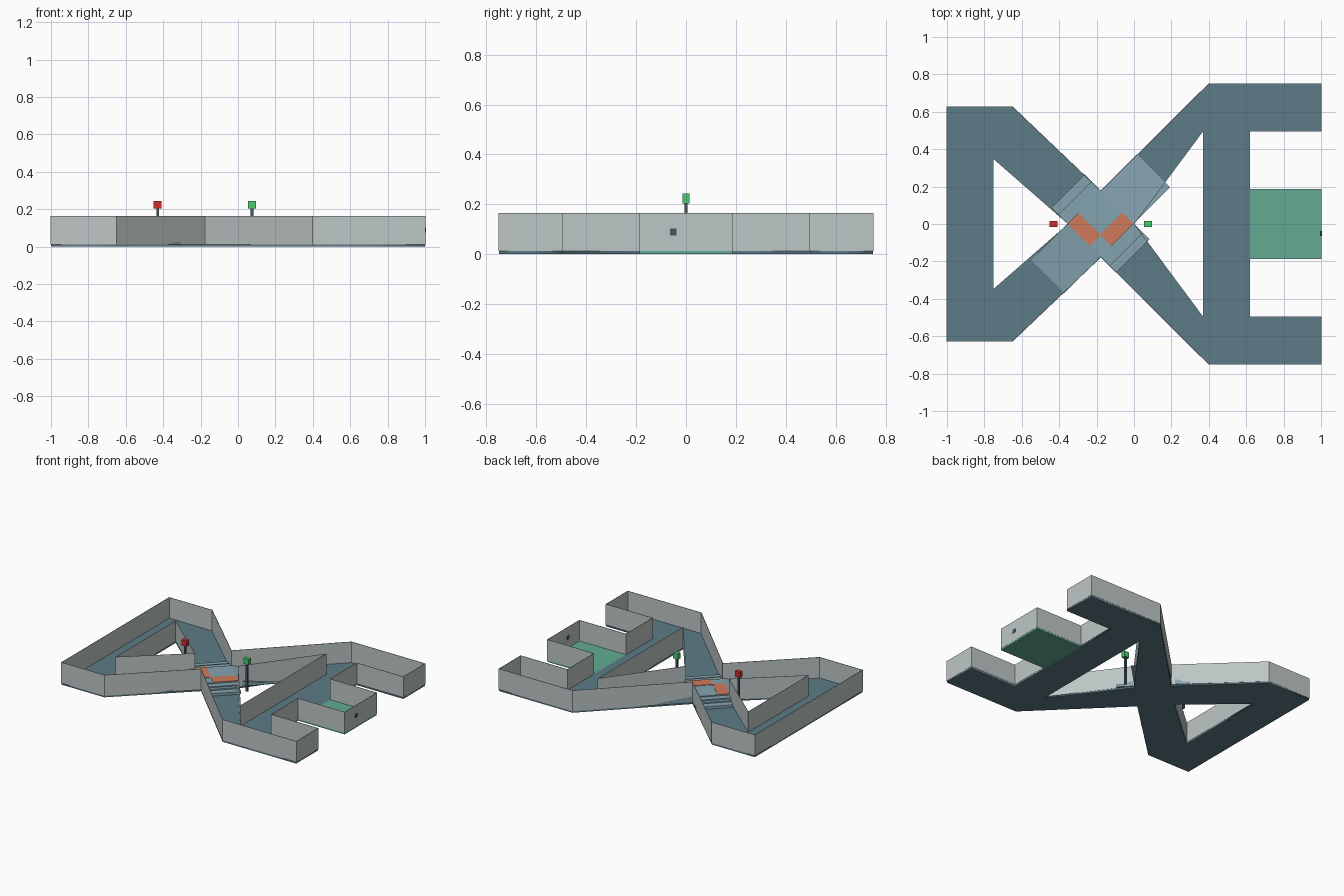
import bpy, bmesh, math
from mathutils import Matrix, Vector

if "Cube" in bpy.data.objects:
    bpy.data.objects.remove(bpy.data.objects["Cube"])


def lin(c):
    return c / 12.92 if c <= 0.04045 else ((c + 0.055) / 1.055) ** 2.4


def mat(name, r, g, b):
    m = bpy.data.materials.new(name)
    m.diffuse_color = (lin(r / 255), lin(g / 255), lin(b / 255), 1)
    m.use_nodes = True
    m.node_tree.nodes["Principled BSDF"].inputs["Base Color"].default_value = m.diffuse_color
    return m


FLOOR = mat("slate blue", 93, 123, 134)
RAMP = mat("pale blue", 132, 163, 176)
WALL = mat("light grey", 190, 199, 198)
BAY = mat("sea green", 98, 171, 147)
ORANGE = mat("orange", 208, 122, 92)
RED = mat("red", 205, 45, 45)
GREEN = mat("bright green", 72, 200, 112)
DARK = mat("dark grey", 68, 88, 98)

WALL_TOP, SLAB = 0.165, 0.012


def finish(bm, name, material):
    bmesh.ops.recalc_face_normals(bm, faces=bm.faces[:])
    me = bpy.data.meshes.new(name)
    bm.to_mesh(me)
    bm.free()
    me.materials.append(material)
    ob = bpy.data.objects.new(name, me)
    bpy.context.collection.objects.link(ob)
    return ob


def box(name, material, lo, hi, frame=Matrix.Identity(4)):
    bm = bmesh.new()
    lo, hi = Vector(lo), Vector(hi)
    bmesh.ops.create_cube(bm, size=1, matrix=frame @ Matrix.Translation((lo + hi) / 2)
                          @ Matrix.Diagonal((*(hi - lo), 1)))
    return finish(bm, name, material)


def slab(name, loops, material):
    # Flat filled outline with holes
    cu = bpy.data.curves.new(name, 'CURVE')
    cu.dimensions, cu.fill_mode, cu.extrude = '2D', 'BOTH', SLAB / 2
    for pts in loops:
        sp = cu.splines.new('POLY')
        sp.points.add(len(pts) - 1)
        for p, (x, y) in zip(sp.points, pts):
            p.co = (x, y, 0, 1)
        sp.use_cyclic_u = True
    ob = bpy.data.objects.new(name, cu)
    bpy.context.collection.objects.link(ob)
    ob.location.z = SLAB / 2
    bpy.ops.object.select_all(action='DESELECT')
    ob.select_set(True)
    bpy.context.view_layer.objects.active = ob
    bpy.ops.object.convert(target='MESH')
    ob = bpy.context.object
    ob.name = name
    ob.data.materials.clear()
    ob.data.materials.append(material)


def wall(name, pts):
    # Thin upright sheet following a closed outline
    bm = bmesh.new()
    low = [bm.verts.new((x, y, SLAB)) for x, y in pts]
    top = [bm.verts.new((x, y, WALL_TOP)) for x, y in pts]
    for i in range(len(pts)):
        j = (i + 1) % len(pts)
        bm.faces.new((low[i], low[j], top[j], top[i]))
    ob = finish(bm, name, WALL)
    mod = ob.modifiers.new("thickness", 'SOLIDIFY')
    mod.thickness, mod.offset = 0.004, 0


def mirrored(half):
    return half + [(x, -y) for x, y in reversed(half) if y]


# Outlines: one half each, mirrored across the long axis
end = [(-1, 0.627), (-0.65, 0.627), (-0.177, 0.177), (0.4, 0.75), (1, 0.75), (1, 0.497), (0.62, 0.497)]
floor_outline = mirrored(end)
wall_outline = mirrored(end + [(0.62, 0.187), (1, 0.187)])
left_hole = mirrored([(-0.753, 0.35), (-0.352, 0)])
right_hole = mirrored([(0.37, 0.497), (0, 0)])
left_hole = [(-0.753, 0.35), (-0.352, 0), (-0.753, -0.35)]
right_hole = [(0.37, 0.497), (0, 0), (0.37, -0.497)]

slab("corridor_floor", [floor_outline, left_hole, right_hole], FLOOR)
box("bay_floor", BAY, (0.62, -0.187, 0), (1, 0.187, SLAB))
wall("outer_wall", wall_outline)
wall("left_inner_wall", left_hole)
wall("right_inner_wall", right_hole)

# Crossing frame, turned 45 degrees
cross = Matrix.Translation((-0.179, 0.002, 0)) @ Matrix.Rotation(math.radians(45), 4, 'Z')

# Raised bridge with a ramp at both ends
bm = bmesh.new()
profile = [(-0.4, SLAB), (0.4, SLAB), (0.125, 0.054), (-0.125, 0.054)]
face = bm.faces.new([bm.verts.new((u, -0.125, z)) for u, z in profile])
ext = bmesh.ops.extrude_face_region(bm, geom=[face])
bmesh.ops.translate(bm, vec=(0, 0.25, 0), verts=[v for v in ext['geom'] if isinstance(v, bmesh.types.BMVert)])
bm.transform(cross)
finish(bm, "bridge_ramp", RAMP)

# Steps down both sides of the bridge
for side, sign in (("right", -1), ("left", 1)):
    start = 0.125
    for i, (stop, z) in enumerate(((0.17, 0.047), (0.195, 0.039), (0.245, 0.03))):
        a, b = sorted((sign * start, sign * stop))
        box(f"{side}_step_{i + 1}", RAMP, (-0.126, a, SLAB), (0.126, b, z), cross)
        start = stop

# Orange floor plates on the bridge
box("orange_plate_right", ORANGE, (-0.044, -0.125, 0.053), (0.125, -0.04, 0.057), cross)
box("orange_plate_left", ORANGE, (-0.125, -0.043, 0.053), (-0.044, 0.125, 0.057), cross)

# Signal posts in the open triangles
for name, x, m in (("red", -0.43, RED), ("green", 0.075, GREEN)):
    box(name + "_signal_post", DARK, (x - 0.007, -0.007, 0), (x + 0.007, 0.007, 0.203), )
    box(name + "_signal_head", m, (x - 0.021, -0.015, 0.203), (x + 0.021, 0.015, 0.244))

# Small fitting through the bay's end wall
box("bay_fitting", DARK, (0.994, -0.065, 0.075), (1.004, -0.038, 0.102))
